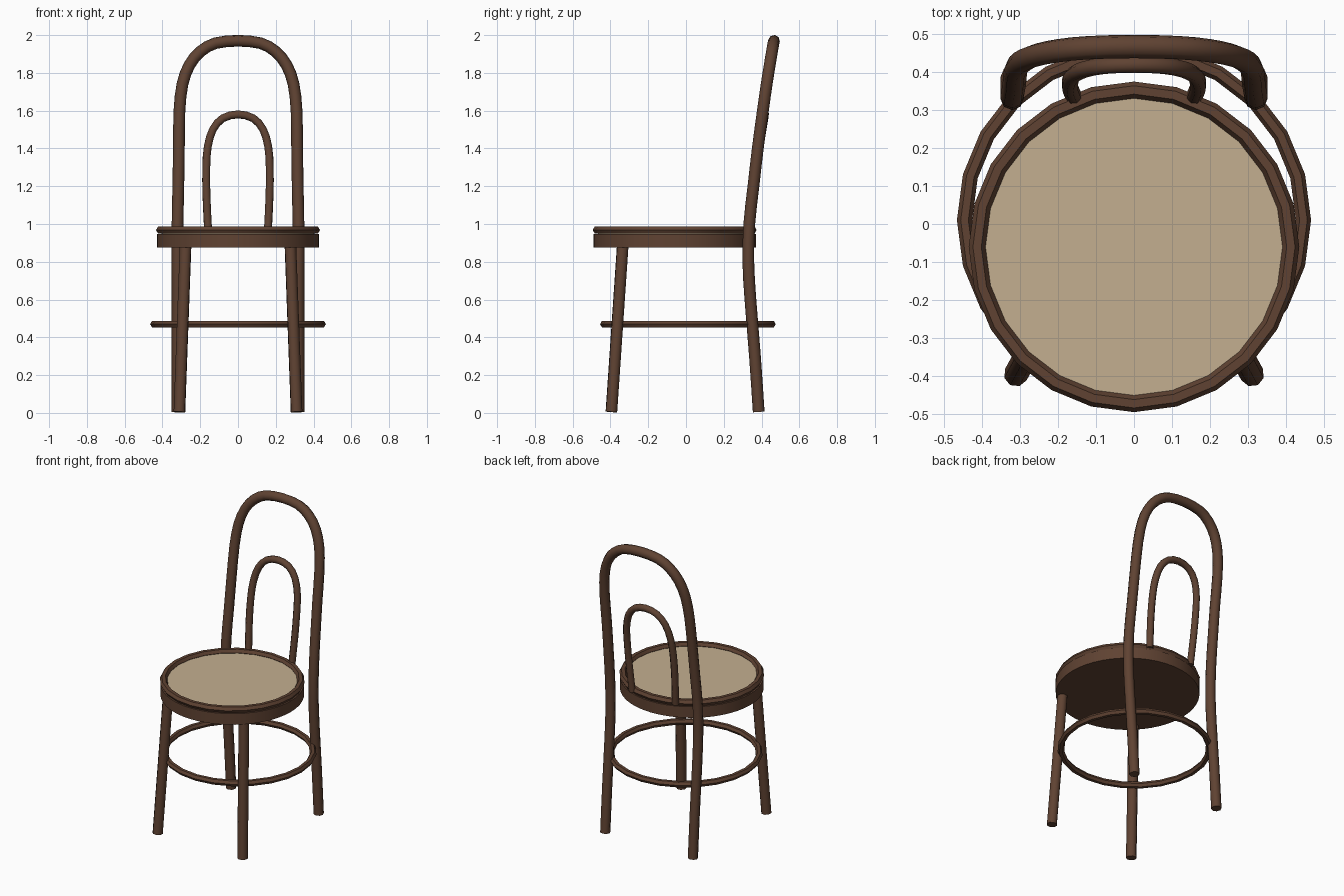
import bpy
from math import radians
from mathutils import Vector

if "Cube" in bpy.data.objects:
    bpy.data.objects.remove(bpy.data.objects["Cube"])


def material(name, rgb):
    m = bpy.data.materials.new(name)
    m.diffuse_color = (*rgb, 1)
    m.use_nodes = True
    m.node_tree.nodes["Principled BSDF"].inputs["Base Color"].default_value = m.diffuse_color
    return m


wood = material("dark_wood", (0.115, 0.055, 0.032))
cane = material("woven_cane", (0.55, 0.43, 0.28))


def finish(obj, name, mat):
    obj.name = name
    obj.data.materials.clear()
    obj.data.materials.append(mat)
    bpy.ops.object.select_all(action='DESELECT')
    obj.select_set(True)
    bpy.context.view_layer.objects.active = obj
    bpy.ops.object.shade_smooth_by_angle(angle=radians(50))


def smooth_path(pts, steps):
    """Catmull-Rom curve through the given points."""
    p = [Vector(q) for q in pts]
    p = [2 * p[0] - p[1]] + p + [2 * p[-1] - p[-2]]
    out = []
    for a, b, c, d in zip(p, p[1:], p[2:], p[3:]):
        for i in range(steps):
            t = i / steps
            out.append(0.5 * (2 * b + (c - a) * t + (2 * a - 5 * b + 4 * c - d) * t ** 2
                              + (3 * b - a - 3 * c + d) * t ** 3))
    return out + [p[-2]]


def rod(name, pts, radius, steps=2):
    cu = bpy.data.curves.new(name, 'CURVE')
    cu.dimensions = '3D'
    cu.bevel_depth = radius
    cu.bevel_resolution = 2
    cu.use_fill_caps = True
    path = smooth_path(pts, steps)
    sp = cu.splines.new('POLY')
    sp.points.add(len(path) - 1)
    for q, v in zip(sp.points, path):
        q.co = (*v, 1)
    obj = bpy.data.objects.new(name, cu)
    bpy.context.collection.objects.link(obj)
    bpy.ops.object.select_all(action='DESELECT')
    obj.select_set(True)
    bpy.context.view_layer.objects.active = obj
    bpy.ops.object.convert(target='MESH')
    finish(bpy.context.object, name, wood)


def arch(name, half, radius):
    """Half path ends on x = 0 and is mirrored to the other side."""
    rod(name, half + [(-x, y, z) for x, y, z in half[-2::-1]], radius)


def disc(name, y, z0, z1, radius, mat):
    bpy.ops.mesh.primitive_cylinder_add(vertices=48, radius=radius, depth=z1 - z0,
                                        location=(0, y, (z0 + z1) / 2))
    finish(bpy.context.object, name, mat)


def ring(name, y, z, major, minor):
    bpy.ops.mesh.primitive_torus_add(major_segments=24, minor_segments=6, major_radius=major,
                                     minor_radius=minor, location=(0, y, z))
    finish(bpy.context.object, name, wood)


# Round seat with raised rim and cane panel
SEAT_Y = -0.06
disc("seat_frame", SEAT_Y, 0.875, 0.948, 0.43, wood)
disc("seat_panel", SEAT_Y, 0.94, 0.965, 0.405, cane)
ring("seat_rim", SEAT_Y, 0.968, 0.412, 0.022)

# Foot ring
ring("foot_ring", 0.01, 0.47, 0.445, 0.02)

# Front legs
for side, s in (("left", -1), ("right", 1)):
    rod("front_leg_" + side, [(s * 0.31, -0.395, 0.005), (s * 0.277, -0.334, 0.9)], 0.032, 1)

# Back legs and outer back in one bent rod
arch("outer_back_loop", [
    (0.32, 0.385, 0.005), (0.32, 0.365, 0.3), (0.32, 0.341, 0.6), (0.32, 0.33, 0.8),
    (0.32, 0.335, 1.0), (0.316, 0.357, 1.2), (0.313, 0.38, 1.4), (0.31, 0.407, 1.6),
    (0.294, 0.427, 1.74), (0.258, 0.443, 1.84), (0.2, 0.455, 1.912), (0.12, 0.463, 1.957),
    (0, 0.466, 1.97)], 0.031)

# Inner back loop
arch("inner_back_loop", [
    (0.158, 0.335, 0.96), (0.167, 0.355, 1.15), (0.168, 0.373, 1.3), (0.16, 0.39, 1.41),
    (0.133, 0.405, 1.5), (0.08, 0.415, 1.56), (0, 0.418, 1.58)], 0.022)
